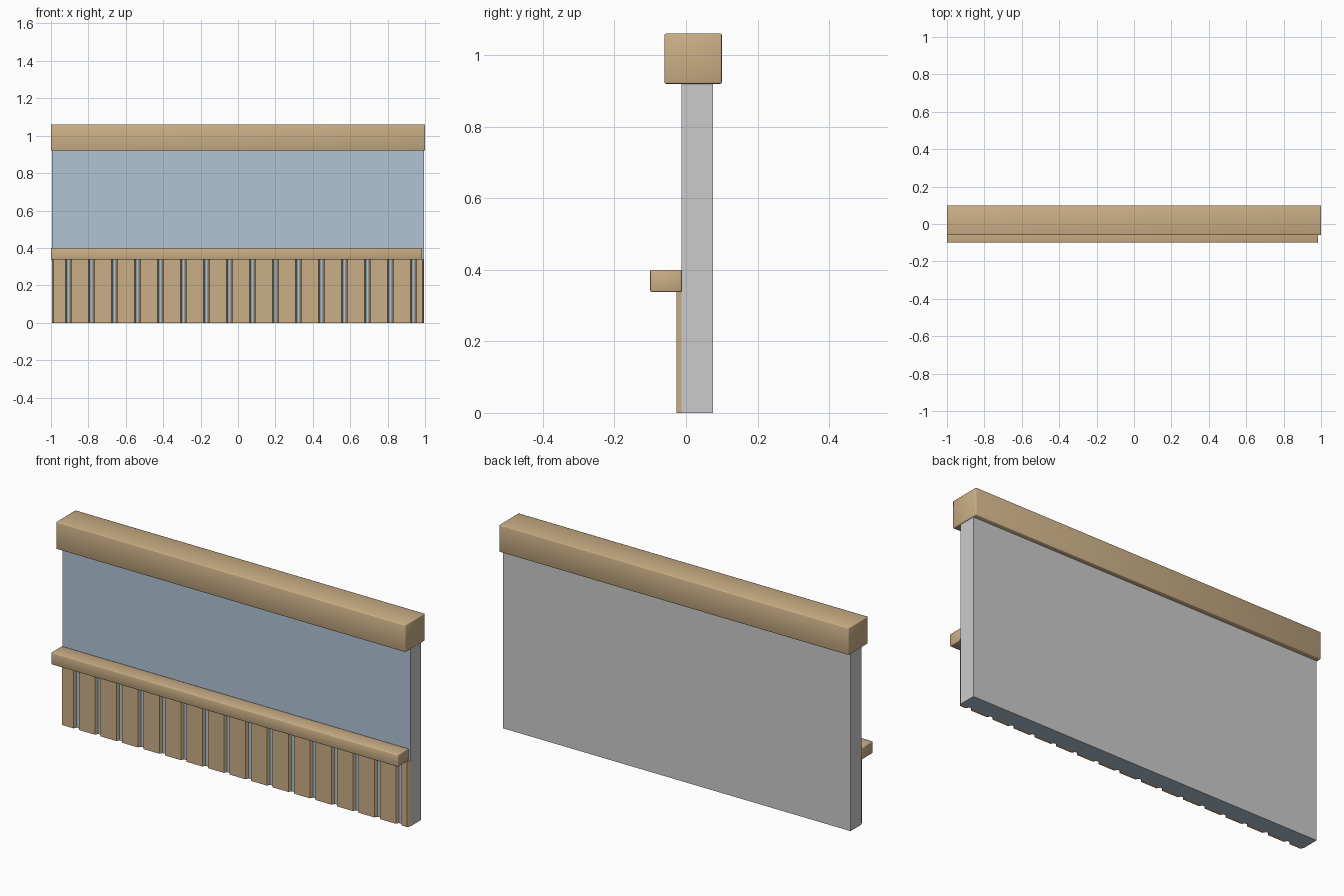
import bpy, bmesh

if "Cube" in bpy.data.objects:
    bpy.data.objects.remove(bpy.data.objects["Cube"])


def material(name, color):
    m = bpy.data.materials.new(name)
    m.diffuse_color = (*color, 1)
    m.use_nodes = True
    m.node_tree.nodes["Principled BSDF"].inputs["Base Color"].default_value = m.diffuse_color
    return m


WOOD = material("wood", (0.60, 0.43, 0.24))
PAINT = material("blue_paint", (0.44, 0.55, 0.66))
PLASTER = material("plaster", (0.8, 0.79, 0.8))


def finish(bm, name, mats):
    mesh = bpy.data.meshes.new(name)
    bmesh.ops.recalc_face_normals(bm, faces=bm.faces)
    bm.to_mesh(mesh)
    bm.free()
    ob = bpy.data.objects.new(name, mesh)
    bpy.context.collection.objects.link(ob)
    for m in mats:
        mesh.materials.append(m)
    return ob


def box(name, lo, hi, mats, bevel=0):
    bm = bmesh.new()
    bmesh.ops.create_cube(bm, size=1)
    for v in bm.verts:
        v.co = [hi[i] if v.co[i] > 0 else lo[i] for i in range(3)]
    ob = finish(bm, name, mats)
    if bevel:
        mod = ob.modifiers.new("soft_edges", 'BEVEL')
        mod.width = bevel
        mod.segments = 2
        for p in ob.data.polygons:
            p.use_smooth = True
    return ob


# Wall core: plaster, with painted front and underside
wall = box("wall", (-0.995, -0.012, 0), (0.995, 0.076, 0.925), [PLASTER, PAINT])
for p in wall.data.polygons:
    if p.normal.y < -0.5 or p.normal.z < -0.5:
        p.material_index = 1

# Top cap and chair rail
box("top_cap", (-1, -0.06, 0.92), (1, 0.1, 1.06), [WOOD], 0.004)
box("chair_rail", (-1, -0.1, 0.338), (0.985, -0.012, 0.4), [WOOD], 0.004)

# Wainscot planks with slanted edges, cut short at both ends of the wall
pitch, first_gap, half_gap, slant = 0.123, -0.907, 0.008, 0.008
y_back, y_front, z_top = -0.012, -0.027, 0.339
for i in range(17):
    left = max(-0.995, first_gap + (i - 1) * pitch + half_gap)
    right = min(0.995, first_gap + i * pitch - half_gap)
    profile = [(left, y_back), (left + slant, y_front),
               (right - slant, y_front), (right, y_back)]
    bm = bmesh.new()
    face = bm.faces.new([bm.verts.new((x, y, 0)) for x, y in profile])
    top = bmesh.ops.extrude_face_region(bm, geom=[face])["geom"]
    bmesh.ops.translate(bm, vec=(0, 0, z_top),
                        verts=[g for g in top if isinstance(g, bmesh.types.BMVert)])
    finish(bm, f"wainscot_plank_{i + 1}", [WOOD])
